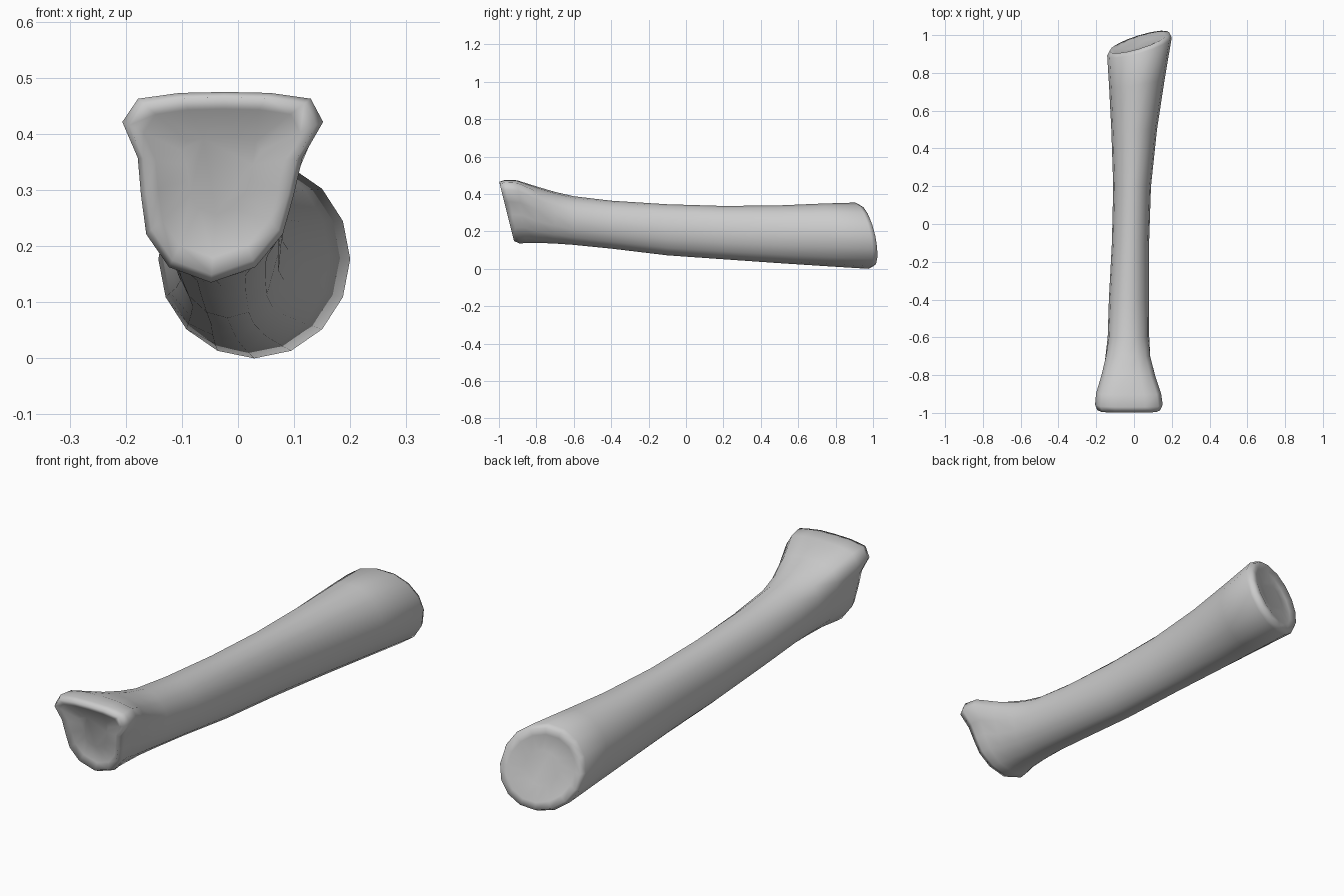
import bpy, bmesh, math
from mathutils import Vector

if "Cube" in bpy.data.objects:
    bpy.data.objects.remove(bpy.data.objects["Cube"])

N = 16
# Half profile of the flared head from top centre to bottom tip (mirrored below)
HALF = [(0, .97), (.45, .96), (.86, .9), (1, .66), (.82, .29), (.76, -.1), (.68, -.5), (.43, -.84), (0, -1)]

# Stations: y, x left, x right, z bottom, z top, roundness of section
STATIONS = [
    (-.93, -.202, .156, .135, .48, 0),
    (-.88, -.198, .148, .138, .478, .08),
    (-.80, -.175, .118, .139, .443, .45),
    (-.70, -.155, .093, .135, .412, .75),
    (-.60, -.14, .082, .128, .388, .95),
    (-.40, -.133, .08, .108, .364, 1),
    (-.10, -.117, .08, .072, .345, 1),
    (.20, -.11, .09, .051, .336, 1),
    (.50, -.12, .122, .03, .339, 1),
    (.75, -.132, .163, .013, .349, 1),
    (.94, -.142, .20, 0, .354, 1),
]


def section(i, k):
    """Unit section point i, blended from head profile to circle."""
    u, v = HALF[i if i <= N // 2 else N - i]
    u = (u if i <= N // 2 else -u) - .07 * (1 - v)   # tip leans to one side
    a = 2 * math.pi * i / N
    return u + (math.sin(a) - u) * k, v + (math.cos(a) - v) * k


def ring(bm, y, xl, xr, zb, zt, k):
    w = max(0, (y - .4) / .54) ** 2                   # back end cut on a slant
    lean = .04 * min(0, (y + .8) / .13) - .036 * w    # front lip overhangs
    verts = []
    for i in range(N):
        u, v = section(i, k)
        verts.append(bm.verts.new(((xl + xr) / 2 + u * (xr - xl) / 2,
                                   y + v * lean + u * .048 * w,
                                   (zb + zt) / 2 + v * (zt - zb) / 2)))
    return verts


def bridge(bm, a, b):
    for i in range(N):
        j = (i + 1) % N
        bm.faces.new((a[i], a[j], b[j], b[i]))


def cap(bm, rim, steps):
    """Rounded, slightly dished end: shrink the rim and shift it along y."""
    c = sum((v.co for v in rim), Vector()) / N
    last = rim
    for s, dy in steps:
        new = [bm.verts.new((c.x + (v.co.x - c.x) * s, v.co.y + dy,
                             c.z + (v.co.z - c.z) * s)) for v in rim]
        if s < .6:
            for v in new:                             # keep the dish on the tilt plane
                v.co.y = c.y + dy + (v.co.y - dy - c.y) * s
        bridge(bm, last, new)
        last = new
    bm.faces.new(last)


# Bone shaft lofted from the flared head to the round back end
bm = bmesh.new()
rings = [ring(bm, *s) for s in STATIONS]
for a, b in zip(rings, rings[1:]):
    bridge(bm, a, b)
cap(bm, rings[0], [(.93, -.03), (.78, -.018), (.4, -.005)])
cap(bm, rings[-1], [(.93, .024), (.76, .018), (.4, .012)])
bmesh.ops.recalc_face_normals(bm, faces=bm.faces)
for f in bm.faces:
    f.smooth = True

mesh = bpy.data.meshes.new("bone_shaft")
bm.to_mesh(mesh)
bm.free()
bone = bpy.data.objects.new("bone_shaft", mesh)
bpy.context.collection.objects.link(bone)
